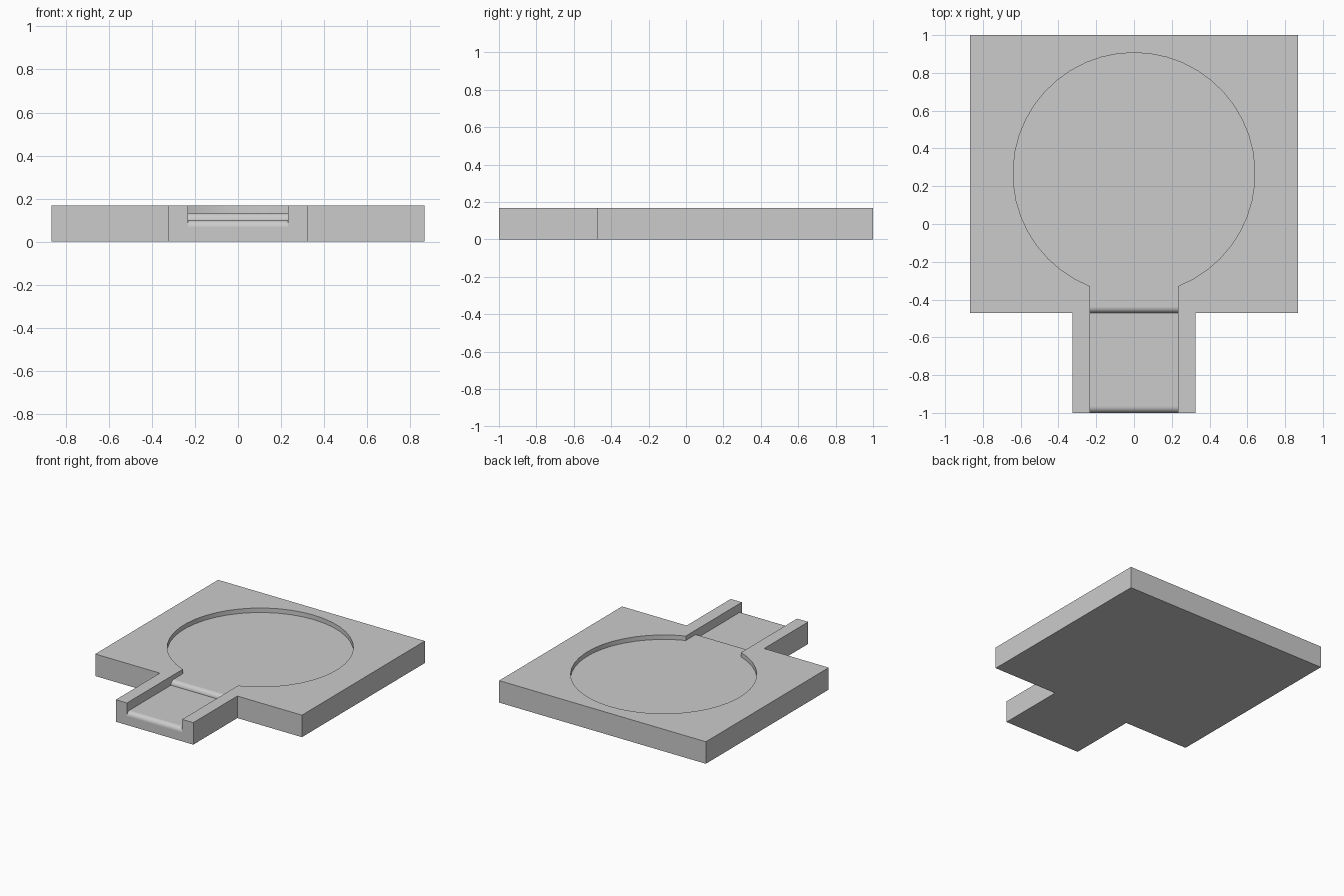
import bpy, bmesh
from math import sin, cos, asin, pi, sqrt
from mathutils import Vector

if "Cube" in bpy.data.objects:
    bpy.data.objects.remove(bpy.data.objects["Cube"])

# Main sizes
HEIGHT, BAY_Z, NECK_Z = 0.167, 0.133, 0.1
FILLET = BAY_Z - NECK_Z
PLATE_X, PLATE_Y = 0.867, -0.472
NECK_X, SLOT_X = 0.325, 0.232
BAY_R, BAY_Y = 0.64, 0.267
ABOVE = 0.3


def prism(name, points, offset):
    """Extrude a planar outline along an offset vector into a closed solid."""
    bm = bmesh.new()
    face = bm.faces.new([bm.verts.new(p) for p in points])
    top = bmesh.ops.extrude_face_region(bm, geom=[face])["geom"]
    moved = [g for g in top if isinstance(g, bmesh.types.BMVert)]
    bmesh.ops.translate(bm, verts=moved, vec=Vector(offset))
    if face.is_valid and not any(len(e.link_faces) == 2 for e in face.edges):
        bm.faces.remove(face)
    bmesh.ops.holes_fill(bm, edges=[e for e in bm.edges if e.is_boundary], sides=0)
    bmesh.ops.recalc_face_normals(bm, faces=bm.faces)
    mesh = bpy.data.meshes.new(name)
    bm.to_mesh(mesh)
    bm.free()
    obj = bpy.data.objects.new(name, mesh)
    bpy.context.collection.objects.link(obj)
    return obj


def rounded(cy, cz, steps=10):
    """Quarter arc in the yz plane, from the vertical front up to the floor."""
    return [(cy - FILLET * cos(pi / 2 * i / steps),
             cz + FILLET * sin(pi / 2 * i / steps)) for i in range(steps + 1)]


def carve(target, cutter):
    cutter.hide_render = True
    mod = target.modifiers.new(cutter.name, "BOOLEAN")
    mod.operation = "DIFFERENCE"
    mod.solver = "EXACT"
    mod.object = cutter
    bpy.context.view_layer.objects.active = target
    bpy.ops.object.modifier_apply(modifier=mod.name)
    bpy.data.objects.remove(cutter)


# Square plate with a narrow neck at the front
half = [(NECK_X, -1), (NECK_X, PLATE_Y), (PLATE_X, PLATE_Y), (PLATE_X, 1)]
outline = half + [(-x, y) for x, y in reversed(half)]
base = prism("base_plate", [(x, y, 0) for x, y in outline], (0, 0, HEIGHT))

# Round bay with a straight slot to the front
start = -pi / 2 + asin(SLOT_X / BAY_R)
sweep = pi - 2 * start
SEGMENTS = 40
arc = [(BAY_R * cos(start + sweep * i / SEGMENTS),
        BAY_Y + BAY_R * sin(start + sweep * i / SEGMENTS)) for i in range(SEGMENTS + 1)]
keyhole = [(SLOT_X, -1.1)] + arc + [(-SLOT_X, -1.1)]
carve(base, prism("bay_cutter", [(x, y, BAY_Z) for x, y in keyhole], (0, 0, ABOVE)))

# Lower neck floor with a rounded front lip and a rounded step up to the bay
lip = rounded(-1 + FILLET, NECK_Z - FILLET)
step = rounded(PLATE_Y + FILLET, NECK_Z)
profile = [(-1.1, ABOVE), (-1.1, NECK_Z - FILLET)] + lip + step
profile += [(step[-1][0], ABOVE)]
carve(base, prism("neck_cutter", [(-SLOT_X, y, z) for y, z in profile], (2 * SLOT_X, 0, 0)))

# Merge leftover seams on flat areas
bm = bmesh.new()
bm.from_mesh(base.data)
bmesh.ops.remove_doubles(bm, verts=bm.verts, dist=0.0002)
bmesh.ops.dissolve_limit(bm, angle_limit=0.01, verts=bm.verts, edges=bm.edges)
bm.to_mesh(base.data)
bm.free()

# Smooth the curved faces, keep flat faces flat
bpy.ops.object.select_all(action="DESELECT")
base.select_set(True)
bpy.context.view_layer.objects.active = base
bpy.ops.object.shade_smooth_by_angle(angle=pi / 6)
for poly in base.data.polygons:
    poly.use_smooth = max(abs(c) for c in poly.normal) < 0.9999

# Plain grey
grey = bpy.data.materials.new("plain_grey")
grey.use_nodes = True
colour = (0.6, 0.6, 0.6, 1)
grey.diffuse_color = colour
grey.node_tree.nodes["Principled BSDF"].inputs["Base Color"].default_value = colour
base.data.materials.clear()
base.data.materials.append(grey)
